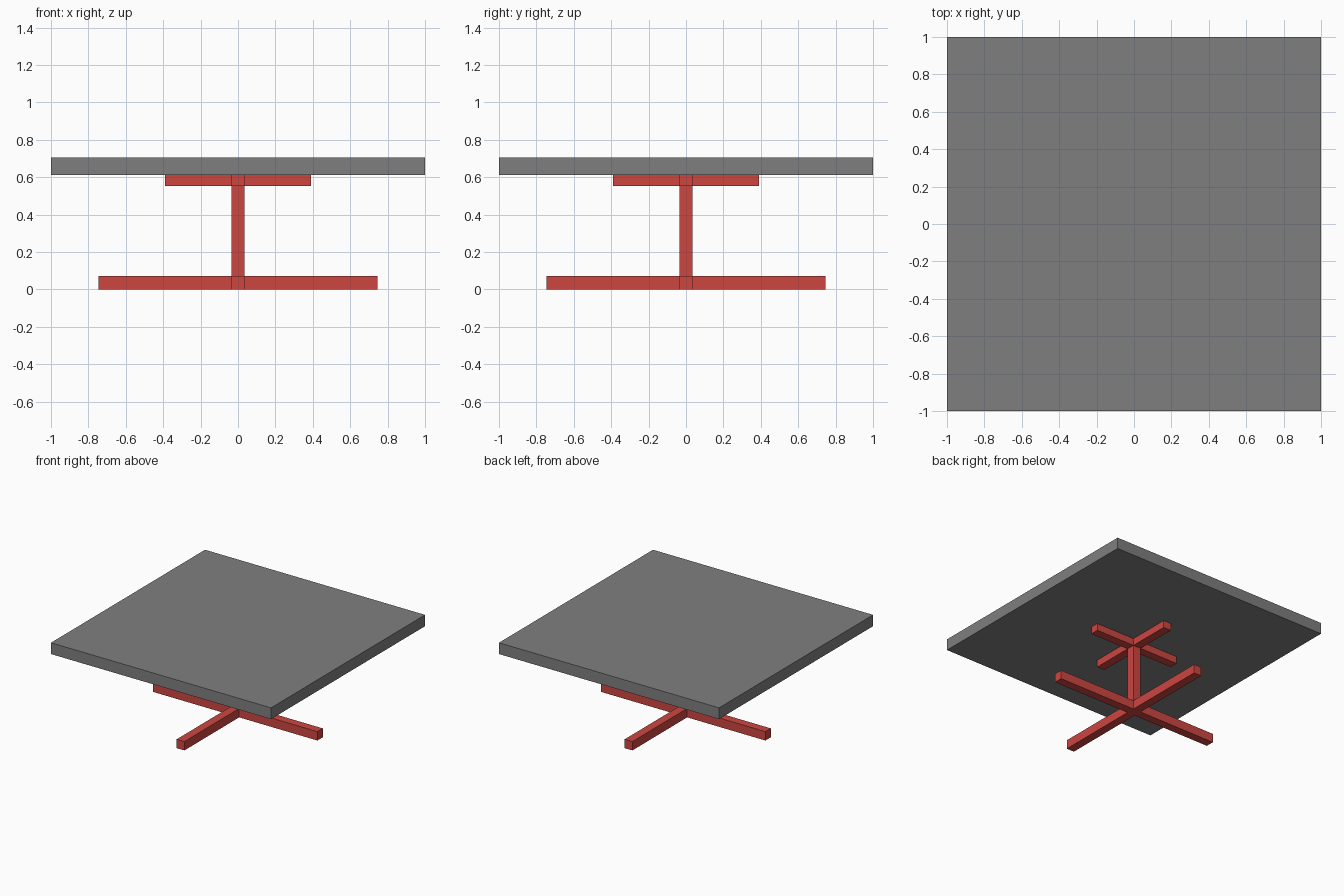
import bpy, bmesh

if "Cube" in bpy.data.objects:
    bpy.data.objects.remove(bpy.data.objects["Cube"])

def material(name, color):
    m = bpy.data.materials.new(name)
    m.diffuse_color = (*color, 1)
    m.use_nodes = True
    m.node_tree.nodes["Principled BSDF"].inputs["Base Color"].default_value = m.diffuse_color
    return m

grey = material("grey", (0.212, 0.212, 0.212))
red = material("red", (0.61, 0.061, 0.053))

def prism(name, outline, z0, z1, mat):
    """Extrude a flat outline from z0 up to z1."""
    bm = bmesh.new()
    face = bm.faces.new([bm.verts.new((x, y, z0)) for x, y in outline])
    ext = bmesh.ops.extrude_face_region(bm, geom=[face], use_keep_orig=True)
    for v in ext["geom"]:
        if isinstance(v, bmesh.types.BMVert):
            v.co.z = z1
    bmesh.ops.recalc_face_normals(bm, faces=bm.faces)
    mesh = bpy.data.meshes.new(name)
    bm.to_mesh(mesh)
    bm.free()
    mesh.materials.append(mat)
    ob = bpy.data.objects.new(name, mesh)
    bpy.context.collection.objects.link(ob)
    return ob

def square(h):
    return [(-h, -h), (h, -h), (h, h), (-h, h)]

def cross(r, w):
    # One arm's three corners, turned through four quarter turns
    pts = []
    arm = [(w, -w), (r, -w), (r, w)]
    for _ in range(4):
        pts += arm
        arm = [(-y, x) for x, y in arm]
    return pts

W = 0.035
# Floor cross, post, support cross and square top
prism("base_cross", cross(0.746, W), 0, 0.073, red)
prism("post", square(W), 0.073, 0.553, red)
prism("support_cross", cross(0.39, W), 0.553, 0.612, red)
prism("table_top", square(1.0), 0.612, 0.705, grey)
